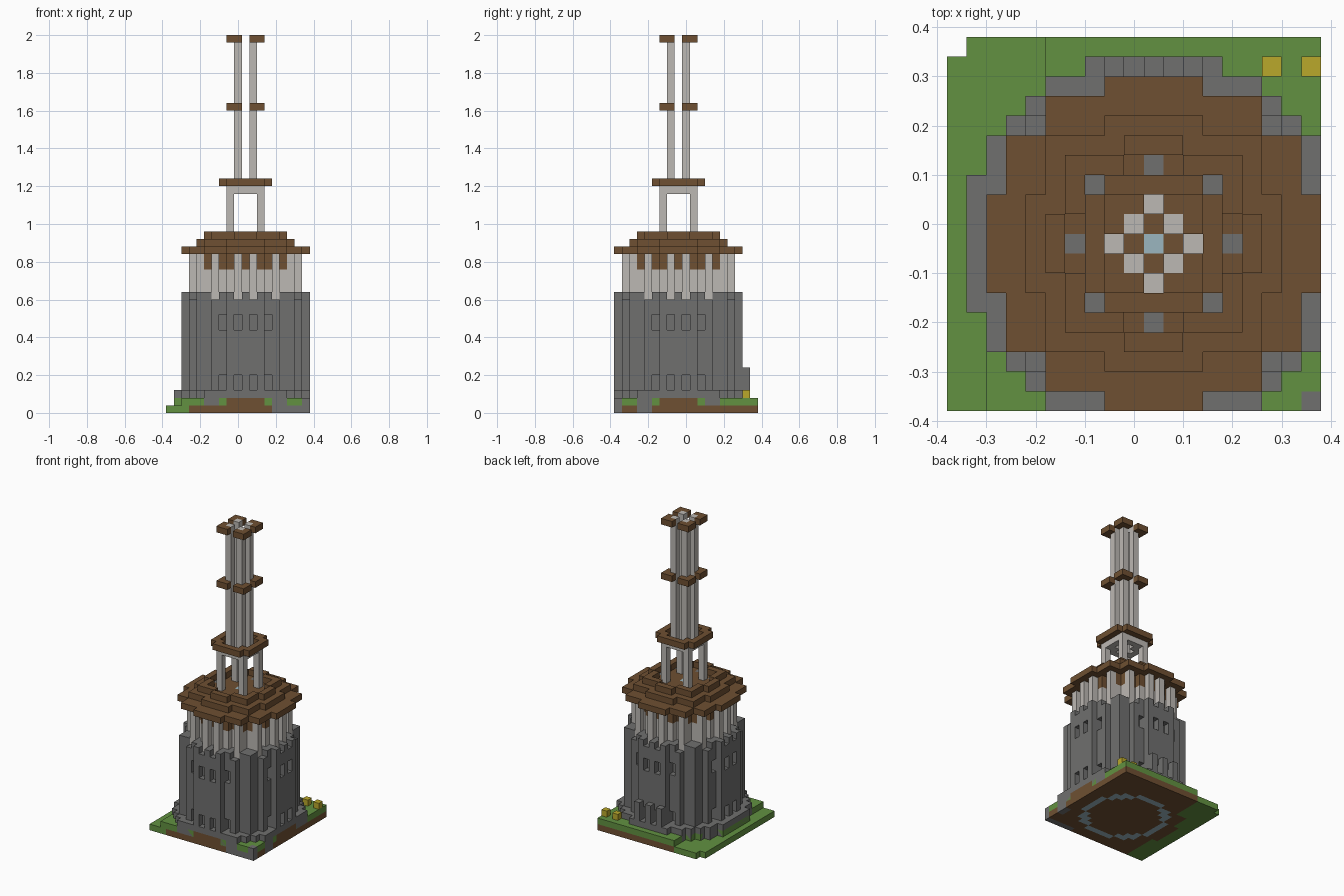
import bpy, bmesh

cube = bpy.data.objects.get("Cube")
if cube:
    bpy.data.objects.remove(cube, do_unlink=True)

S = 0.04               # block size
CX, CY = 0.04, -0.04   # tower axis


def material(name, rgb):
    lin = [((c / 255 + 0.055) / 1.055) ** 2.4 for c in rgb] + [1]
    m = bpy.data.materials.new(name)
    m.use_nodes = True
    m.diffuse_color = lin
    m.node_tree.nodes["Principled BSDF"].inputs["Base Color"].default_value = lin
    return m


BROWN = material("timber brown", (111, 80, 50))
GREEN = material("grass green", (98, 145, 65))
STONE = material("stone gray", (112, 112, 111))
LIGHT = material("pale stone", (188, 184, 179))
YELLOW = material("flower yellow", (186, 168, 43))
BLUE = material("pale blue", (155, 182, 192))


def build(name, mat, *bands):
    """Each band (rule, low, high) extrudes the cells accepted by the rule."""
    bm = bmesh.new()
    for rule, low, high in bands:
        verts = {}

        def corner(i, j):
            if (i, j) not in verts:
                verts[i, j] = bm.verts.new((CX + (i - 0.5) * S, CY + (j - 0.5) * S, low * S))
            return verts[i, j]

        faces = [bm.faces.new([corner(u, v), corner(u, v + 1), corner(u + 1, v + 1), corner(u + 1, v)])
                 for u in range(-10, 9) for v in range(-8, 11) if rule(u, v)]
        top = bmesh.ops.extrude_face_region(bm, geom=faces, use_keep_orig=True)["geom"]
        for item in top:
            if isinstance(item, bmesh.types.BMVert):
                item.co.z = high * S
    bmesh.ops.recalc_face_normals(bm, faces=bm.faces)
    bmesh.ops.dissolve_limit(bm, angle_limit=0.01, verts=bm.verts, edges=bm.edges)
    mesh = bpy.data.meshes.new(name)
    bm.to_mesh(mesh)
    bm.free()
    mesh.materials.append(mat)
    obj = bpy.data.objects.new(name, mesh)
    bpy.context.collection.objects.link(obj)
    return obj


def disk(limit):
    return lambda u, v: u * u + v * v <= limit


def near(u, v):
    return min(abs(u), abs(v))


def far(u, v):
    return max(abs(u), abs(v))


def cross(body, arm, half):
    """Square body with a short wider arm on each side."""
    return lambda u, v: far(u, v) <= body or (far(u, v) <= arm and near(u, v) <= half)


# Ground: soil, turf and the stone footing
def soil_kind(u, v):
    if (u, v) == (-10, 10):
        return None
    if 30 <= u * u + v * v <= 42:
        return BLUE
    if (u >= 4 and v == -8) or (u == 8 and v in (-5, -4)):
        return STONE
    if u <= -8 and u * u + v * v > 72 or (u < -5 and v > 5):
        return GREEN
    return BROWN


def turf_kind(u, v):
    raised = u >= -5 or u * u + v * v <= 90 or (u >= -8 and v <= -6)
    if not raised:
        return None
    if (u, v) == (8, -8) or (far(u, v) >= 8 and near(u, v) in (4, 5) and u * u + v * v < 90):
        return STONE
    if u * u + v * v <= 68:
        return BROWN
    return GREEN


for label, mat in (("soil", BROWN), ("grass", GREEN), ("footing", STONE), ("foundation_ring", BLUE)):
    build("lower_" + label, mat, (lambda u, v: soil_kind(u, v) == mat, 0, 1))
    if mat != BLUE:
        build("upper_" + label, mat, (lambda u, v: turf_kind(u, v) == mat, 1, 2))

build("flowers", YELLOW, (lambda u, v: v == 9 and u in (6, 8), 2, 3))

# Stone skirt with taller stubs at the back
build("skirt", STONE,
      (lambda u, v: 72 < u * u + v * v <= 90, 1, 3),
      (lambda u, v: v == 9 and u in (-2, 0, 2), 3, 6))

# Main tower with recessed windows and a notched rim
wall = disk(72)


def windowed(u, v):
    edge = not wall(u + (u > 0) - (u < 0), v) if abs(u) > abs(v) else not wall(u, v + (v > 0) - (v < 0))
    return wall(u, v) and not (edge and near(u, v) in (1, 3))


def notched(u, v):
    return wall(u, v) and not disk(42)(u, v) and near(u, v) not in (1, 4)


build("tower_wall", STONE, (wall, 2, 3), (windowed, 3, 5), (wall, 5, 11),
      (windowed, 11, 13), (wall, 13, 15), (notched, 15, 16))

# Pale upper storey with pillars under the eaves
build("upper_storey", LIGHT, (disk(42), 15, 19))
build("eave_core", BROWN, (disk(42), 19, 21))
build("eave_pillars", LIGHT,
      (lambda u, v: (far(u, v), near(u, v)) in ((7, 1), (6, 4)), 15, 21))

# Stepped roof with a sunken terrace
roof = {0: 8, 1: 8, 2: 8, 3: 7, 4: 7, 5: 7, 6: 5, 7: 5, 8: 2}
build("roof_eaves", BROWN, (lambda u, v: abs(u) <= roof.get(abs(v), -1), 21, 22))


def lamp(u, v):
    return (far(u, v), near(u, v)) in ((4, 0), (3, 3))


build("roof_step", BROWN,
      (lambda u, v: cross(5, 6, 2)(u, v) and not lamp(u, v) and (u, v) != (0, 0), 22, 23))
build("roof_rim", BROWN, (lambda u, v: cross(4, 5, 1)(u, v) and not disk(18)(u, v), 23, 24))
build("terrace_stones", STONE, (lamp, 22, 23))
build("terrace_center", BLUE, (lambda u, v: u == v == 0, 22, 23))

# Open belfry
build("belfry", LIGHT,
      (lambda u, v: abs(u) == abs(v) == 2, 23, 29),
      (lambda u, v: far(u, v) == 2, 29, 30))
build("belfry_cornice", BROWN,
      (lambda u, v: (far(u, v) == 3 and near(u, v) <= 2) or abs(u) == abs(v) == 2, 30, 31))

# Four spire posts with corner collars
build("spire_posts", LIGHT, (lambda u, v: abs(u) == abs(v) == 1, 29, 50))
for name, z in (("middle_collars", 40), ("top_collars", 49)):
    build(name, BROWN, (lambda u, v: far(u, v) == 2 and near(u, v) >= 1, z, z + 1))
